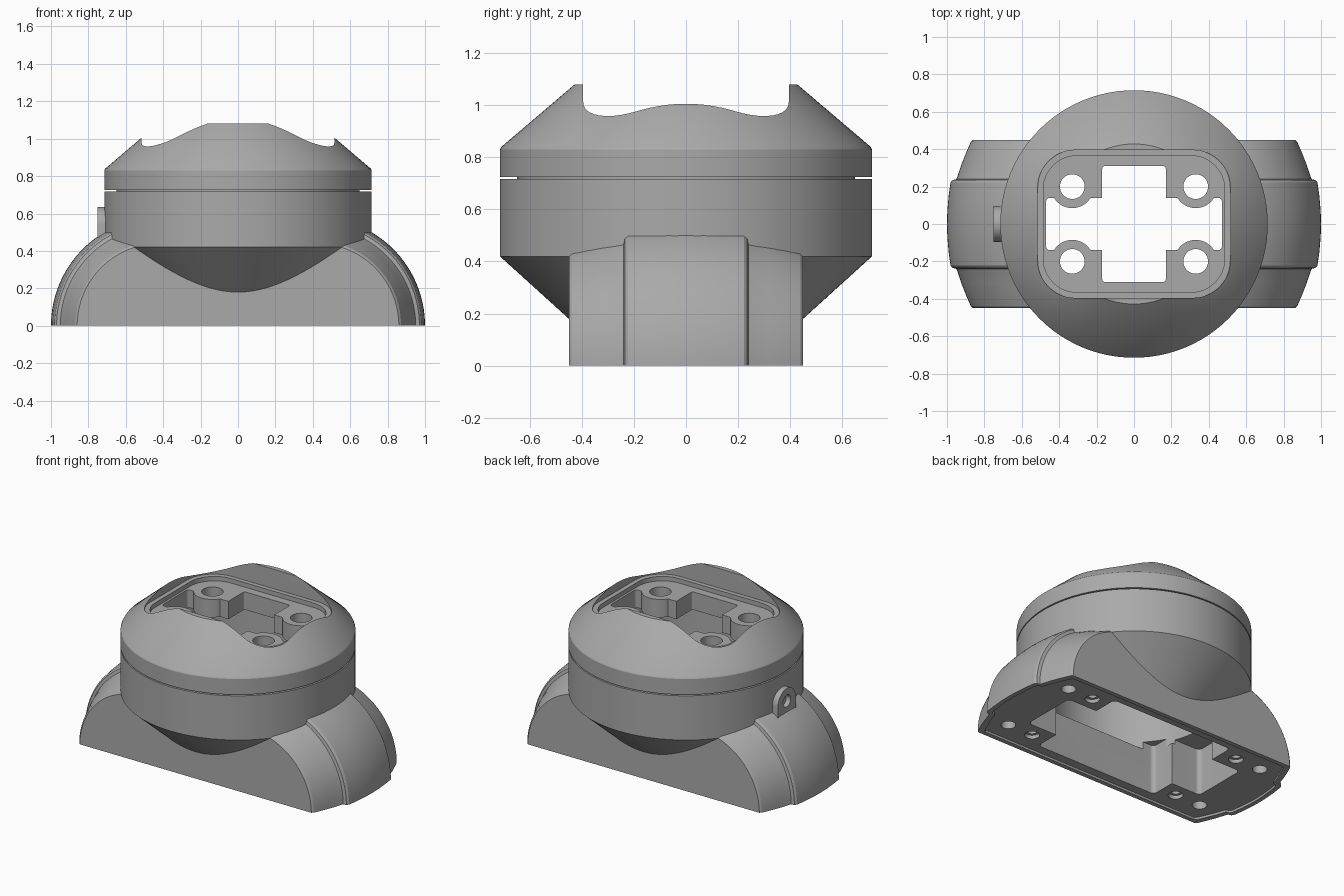
import bpy, bmesh, math
from mathutils import Matrix

cube = bpy.data.objects.get("Cube")
if cube:
    bpy.data.objects.remove(cube, do_unlink=True)

grey = bpy.data.materials.new("plain_grey")
grey.use_nodes = True
grey.diffuse_color = (0.4, 0.4, 0.4, 1)
grey.node_tree.nodes["Principled BSDF"].inputs["Base Color"].default_value = (0.4, 0.4, 0.4, 1)


def finish(bm, name):
    bmesh.ops.recalc_face_normals(bm, faces=bm.faces)
    mesh = bpy.data.meshes.new(name)
    bm.to_mesh(mesh)
    bm.free()
    mesh.materials.append(grey)
    obj = bpy.data.objects.new(name, mesh)
    bpy.context.collection.objects.link(obj)
    return obj


def loft(name, rings):
    """Skin closed rings of equal length and cap both ends."""
    bm = bmesh.new()
    rows = [[bm.verts.new(p) for p in ring] for ring in rings]
    n = len(rows[0])
    for a, b in zip(rows, rows[1:]):
        for i in range(n):
            j = (i + 1) % n
            bm.faces.new((a[i], a[j], b[j], b[i]))
    bm.faces.new(rows[0])
    bm.faces.new(rows[-1])
    return finish(bm, name)


def circle(r, n=96, cx=0, cy=0):
    return [(cx + r * math.cos(2 * math.pi * i / n), cy + r * math.sin(2 * math.pi * i / n))
            for i in range(n)]


def revolve(name, profile):
    return loft(name, [[(x, y, z) for x, y in circle(r)] for r, z in profile])


def prism(name, outline, z0, z1):
    return loft(name, [[(x, y, z) for x, y in outline] for z in (z0, z1)])


def rounded_rect(hx, hy, r, n=12):
    pts = []
    for q, (sx, sy) in enumerate([(1, 1), (-1, 1), (-1, -1), (1, -1)]):
        for i in range(n + 1):
            a = (q + i / n) * math.pi / 2
            pts.append((sx * (hx - r) + r * math.cos(a), sy * (hy - r) + r * math.sin(a)))
    return pts


def boolean(obj, tools, operation="DIFFERENCE"):
    bpy.context.view_layer.objects.active = obj
    for tool in tools:
        mod = obj.modifiers.new("cut", "BOOLEAN")
        mod.operation = operation
        mod.solver = "EXACT"
        mod.object = tool
        bpy.ops.object.modifier_apply(modifier=mod.name)


def discard(tools):
    for tool in tools:
        bpy.data.objects.remove(tool, do_unlink=True)


def corners(x, y):
    return [(sx * x, sy * y) for sx in (-1, 1) for sy in (-1, 1)]


# Saddle base: arched section swept front to back, with a raised middle band
ARC_X = 0.42
half = [(0.45, 0.44), (0.44, 0.452), (0.39, 0.474), (0.32, 0.502), (0.25, 0.525),
        (0.24, 0.53), (0.235, 0.55), (0.222, 0.561), (0.15, 0.571), (0.07, 0.578)]
section = [(-y, r) for y, r in half] + [(0, 0.58)] + [(y, r) for y, r in reversed(half)]


def arch(y, r, n=32):
    right = [(ARC_X + r * math.cos(i / n * math.pi / 2), y, r * math.sin(i / n * math.pi / 2))
             for i in range(n + 1)]
    return right + [(-x, yy, z) for x, yy, z in reversed(right)]


base = loft("saddle_base", [arch(y, r) for y, r in section])

# Lower housing: cone, drum and recessed neck
housing = revolve("lower_housing", [(0.384, 0.12), (0.715, 0.42), (0.715, 0.717),
                                    (0.65, 0.717), (0.65, 0.76)])

# Upper cap: short drum and conical shoulder
cap = revolve("upper_cap", [(0.715, 0.725), (0.715, 0.83), (0.71, 0.84), (0.428, 1.08)])

# Stepped pocket in the cap, with a cross opening
pocket = [prism("pocket", rounded_rect(0.515, 0.395, 0.2), 0.95, 1.3),
          prism("pocket_floor", rounded_rect(0.485, 0.365, 0.18), 0.92, 1.3),
          prism("cross_long", rounded_rect(0.47, 0.14, 0.02), 0.5, 1.3),
          prism("cross_wide", rounded_rect(0.17, 0.31, 0.015), 0.5, 1.3)]
boolean(cap, pocket)
discard(pocket)

# Screw bosses beside the opening
bosses = [prism("boss", circle(0.115, 40, x, y), 0.74, 0.92) for x, y in corners(0.33, 0.2)]
boolean(cap, bosses, "UNION")
discard(bosses)
holes = [prism("hole", circle(0.066, 40, x, y), 0.5, 1.2) for x, y in corners(0.33, 0.2)]
boolean(cap, holes)
discard(holes)

# Shared inner cavity
cavity = [prism("round_bore", circle(0.52), 0.3, 0.8),
          prism("bottom_bay", rounded_rect(0.46, 0.36, 0.03), -0.2, 0.35),
          prism("bottom_slot", rounded_rect(0.68, 0.19, 0.03), -0.2, 0.33)]
for part in (base, housing, cap):
    boolean(part, cavity)
discard(cavity)

# Recessed underside with mounting holes
rim = 0.03
edge = [(ARC_X + r - rim, y * (1 - rim / 0.45)) for y, r in section]
under = [prism("underside", edge + [(-x, y) for x, y in reversed(edge)], -0.1, 0.015)]
for x, y in corners(0.76, 0.285):
    under.append(prism("mount_hole", circle(0.045, 32, x, y), -0.1, 0.12))
for x, y in corners(0.57, 0.285):
    under.append(prism("counterbore", circle(0.046, 32, x, y), -0.1, 0.04))
    under.append(prism("screw_hole", circle(0.028, 32, x, y), -0.1, 0.15))
boolean(base, under)
discard(under)

# Side lug with an eye, on the model's right
tab = [(0.54 + 0.095 * math.sin(a), 0.095 * math.cos(a))
       for a in (math.pi * i / 24 for i in range(25))]
tab = [(0.45, 0.095)] + tab + [(0.45, -0.095)]
lug = loft("side_lug", [[(x, y, z) for z, y in tab] for x in (-0.75, -0.69)])
eye = loft("eye", [[(x, y, z) for z, y in circle(0.04, 32, 0.55, 0)] for x in (-0.8, -0.717)])
boolean(lug, [eye])
discard([eye])

# Smooth curved faces, keep creases sharp
bpy.ops.object.select_all(action="DESELECT")
for part in (base, housing, cap, lug):
    part.select_set(True)
bpy.context.view_layer.objects.active = base
bpy.ops.object.shade_smooth_by_angle(angle=math.radians(25))
